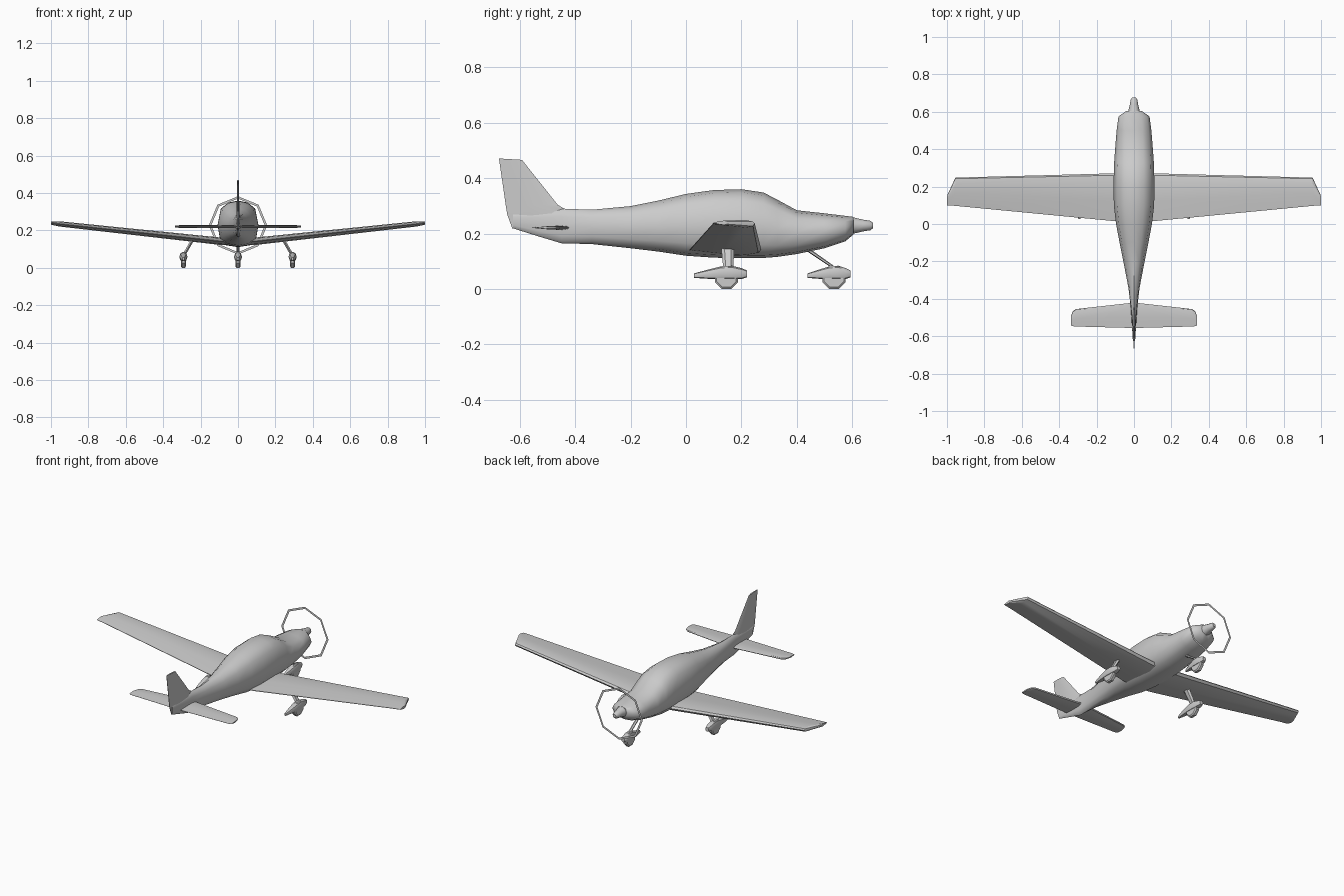
import bpy, bmesh, math
from mathutils import Vector

if "Cube" in bpy.data.objects:
    bpy.data.objects.remove(bpy.data.objects["Cube"])


def finish(name, bm, angle=35, mirror=False):
    bmesh.ops.recalc_face_normals(bm, faces=bm.faces[:])
    me = bpy.data.meshes.new(name)
    bm.to_mesh(me)
    bm.free()
    ob = bpy.data.objects.new(name, me)
    bpy.context.collection.objects.link(ob)
    bpy.ops.object.select_all(action='DESELECT')
    ob.select_set(True)
    bpy.context.view_layer.objects.active = ob
    if angle:
        bpy.ops.object.shade_smooth_by_angle(angle=math.radians(angle))
    if mirror:
        ob.modifiers.new("Mirror", 'MIRROR')
    return ob


def loft(name, rings, cap_start=True, angle=35, mirror=False):
    bm = bmesh.new()
    vs = [[bm.verts.new(p) for p in r] for r in rings]
    n = len(vs[0])
    for a, b in zip(vs, vs[1:]):
        for i in range(n):
            j = (i + 1) % n
            bm.faces.new((a[i], a[j], b[j], b[i]))
    if cap_start:
        bm.faces.new(vs[0])
    bm.faces.new(vs[-1])
    return finish(name, bm, angle, mirror)


# Fuselage: station y, half width, bottom z, top z, boxiness
stations = [
    (0.605, .040, .197, .260, 0), (0.575, .083, .172, .264, .2),
    (0.50, .093, .147, .273, .4), (0.40, .101, .126, .284, .6),
    (0.33, .106, .116, .322, .9), (0.28, .108, .112, .348, 1),
    (0.20, .109, .111, .360, 1), (0.10, .108, .113, .357, 1),
    (0.00, .096, .120, .343, .9), (-0.10, .077, .135, .319, .6),
    (-0.20, .057, .147, .299, .3), (-0.34, .030, .162, .286, 0),
    (-0.45, .017, .165, .290, 0), (-0.53, .012, .189, .280, 0),
    (-0.625, .006, .219, .272, 0)]
round_half = [(0, 1), (.5, .93), (.85, .77), (1, .5), (.85, .22), (.5, .06), (0, 0)]
boxy_half = [(0, 1), (.48, .955), (.84, .83), (1, .48), (.9, .2), (.6, .04), (0, 0)]
rings = []
for y, w, zb, zt, box in stations:
    half = [(a + (c - a) * box, b + (d - b) * box)
            for (a, b), (c, d) in zip(round_half, boxy_half)]
    pts = half + [(-u, v) for u, v in half[-2:0:-1]]
    rings.append([(u * w, y, zb + v * (zt - zb)) for u, v in pts])
loft("fuselage", rings, angle=45)

# Spinner
rings = []
for y, r in [(.59, .034), (.612, .029), (.64, .022), (.665, .018), (.675, .010)]:
    rings.append([(r * math.cos(k * math.tau / 10), y, .229 + r * math.sin(k * math.tau / 10))
                  for k in range(10)])
loft("spinner", rings, angle=45)

# Propeller disc outline: flat eight-sided ring
bm = bmesh.new()
ring = [[bm.verts.new((r * math.sin(k * math.tau / 8), .63, .227 + r * math.cos(k * math.tau / 8)))
         for k in range(8)] for r in (.143, .156)]
for k in range(8):
    j = (k + 1) % 8
    bm.faces.new((ring[0][k], ring[0][j], ring[1][j], ring[1][k]))
finish("propeller_ring", bm, angle=0)


# Airfoil section with chord fraction from the leading edge
foil = [(0, .1), (.04, .6), (.22, 1), (.55, .75), (1, .08),
        (1, -.08), (.55, -.75), (.22, -1), (.04, -.6)]


def section(x, y_le, y_te, z, t):
    return [(x, y_le + (y_te - y_le) * c, z + t * h) for c, h in foil]


# Wings with dihedral and raked tips
loft("wing", [section(0, .273, .010, .136, .019), section(.1, .271, .015, .143, .020),
              section(.955, .248, .097, .235, .014), section(1.0, .150, .100, .239, .008)],
     cap_start=False, angle=30, mirror=True)

# Tailplane
loft("tailplane", [section(0, -.420, -.556, .221, .008), section(.312, -.455, -.548, .221, .007),
                   section(.328, -.468, -.546, .221, .006), section(.337, -.495, -.543, .221, .004)],
     cap_start=False, angle=30, mirror=True)

# Fin: stacked sections of leading y/z, trailing y/z, half thickness
fin = [((-.44, .215), (-.627, .219), .007), ((-.43, .284), (-.645, .268), .009),
       ((-.463, .304), (-.650, .298), .008), ((-.592, .466), (-.675, .471), .004)]
rings = []
for a, b, t in fin:
    a, b = Vector(a), Vector(b)
    ring = []
    for c, s in [(0, 0), (.25, 1), (.6, .8), (1, .15), (1, -.15), (.6, -.8), (.25, -1)]:
        p = a.lerp(b, c)
        ring.append((s * t, p.x, p.y))
    rings.append(ring)
loft("fin", rings, angle=30)


def wheel_fairing(name, cx, y0, y1):
    # position along length, half width, bottom z, top z
    st = [(0, .006, .040, .056), (.25, .016, .037, .069), (.52, .022, .035, .082),
          (.72, .022, .034, .084), (.9, .018, .036, .075), (1, .011, .042, .067)]
    rings = []
    for f, w, zb, zt in st:
        zc, h = (zb + zt) / 2, (zt - zb) / 2
        rings.append([(cx + w * u, y0 + f * (y1 - y0), zc + h * v)
                      for u, v in [(0, 1), (.7, .75), (1, 0), (.7, -.8), (0, -1),
                                   (-.7, -.8), (-1, 0), (-.7, .75)]])
    return loft(name, rings, angle=45, mirror=cx != 0)


def wheel(name, cx, cy, r=.045, w=.013):
    rings = []
    for dx, k in [(-w, .85), (-w * .6, 1), (w * .6, 1), (w, .85)]:
        rings.append([(cx + dx, cy + k * r * math.sin((i + .5) * math.tau / 8),
                       .042 + k * r * math.cos((i + .5) * math.tau / 8)) for i in range(8)])
    return loft(name, rings, angle=30, mirror=cx != 0)


def strut(name, top, bottom, wx, wy_top, wy_bottom, mirror):
    rings = []
    for (x, y, z), wy in ((top, wy_top), (bottom, wy_bottom)):
        rings.append([(x + wx * u, y + wy * v, z) for u, v in
                      [(0, 1), (1, .5), (1, -.5), (0, -1), (-1, -.5), (-1, .5)]])
    return loft(name, rings, angle=35, mirror=mirror)


# Main landing gear
wheel_fairing("main_wheel_fairing", .292, .028, .220)
wheel("main_wheel", .292, .146)
strut("main_gear_leg", (.238, .150, .158), (.288, .153, .070), .009, .024, .018, True)

# Nose gear
wheel_fairing("nose_wheel_fairing", 0, .438, .593)
wheel("nose_wheel", 0, .534)
strut("nose_gear_leg", (0, .435, .145), (0, .538, .074), .008, .012, .009, False)
